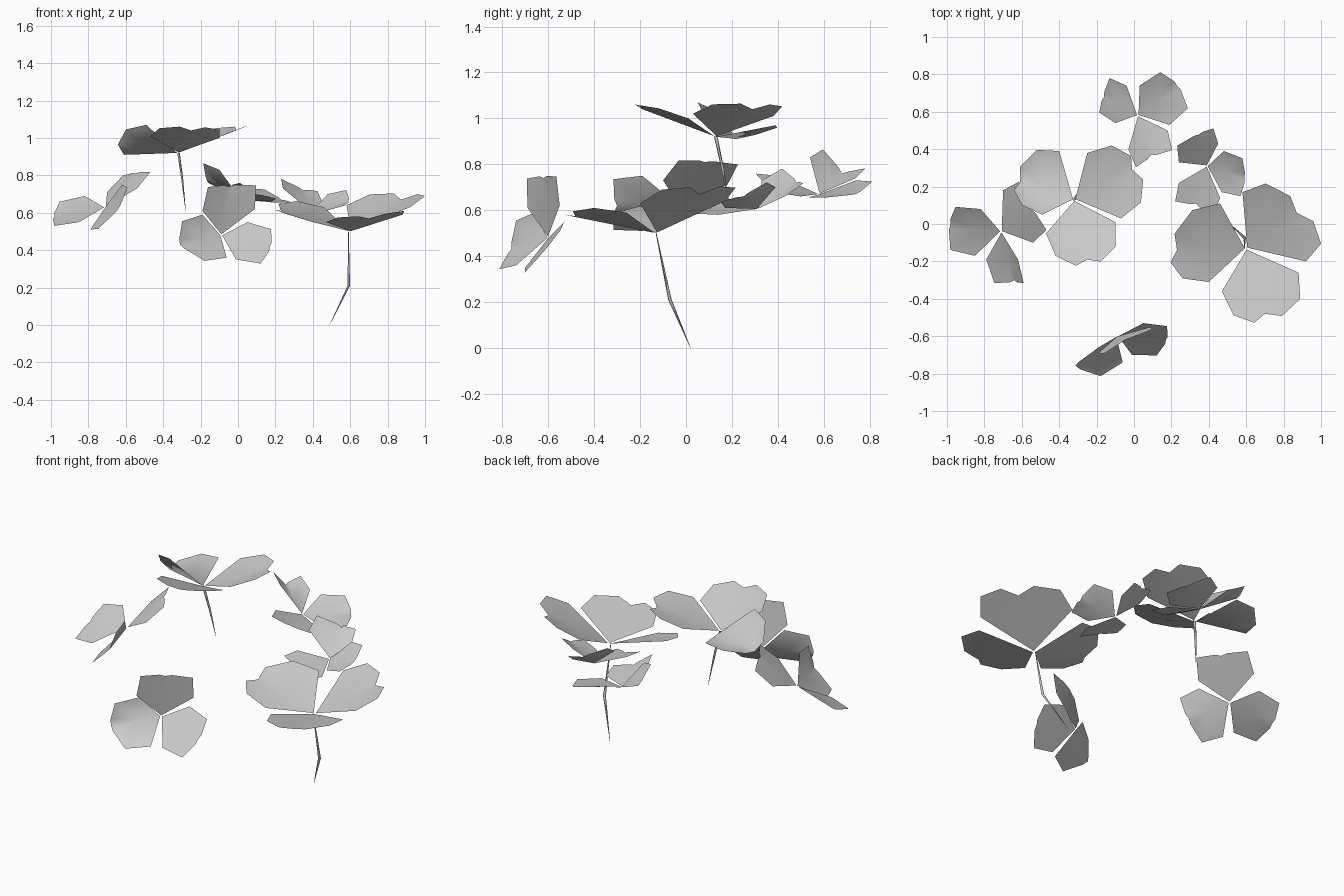
import bpy, bmesh
from math import cos, sin, tau
from mathutils import Vector

cube = bpy.data.objects.get("Cube")
if cube:
    bpy.data.objects.remove(cube, do_unlink=True)

grey = bpy.data.materials.new("pale grey")
grey.use_nodes = True
colour = (0.6, 0.6, 0.6, 1)
grey.diffuse_color = colour
grey.node_tree.nodes["Principled BSDF"].inputs["Base Color"].default_value = colour

# One half of a leaf rim: weights of the tip and of the side corner
ROUND_RIM = [(0, 1), (0.45, 0.87), (0.9, 0.36)]
ANGULAR_RIM = [(0, 1), (0.53, 0.92), (0.92, 0.22)]


def finish(bm, name):
    mesh = bpy.data.meshes.new(name)
    bm.to_mesh(mesh)
    bm.free()
    mesh.materials.append(grey)
    for face in mesh.polygons:
        face.use_smooth = True
    obj = bpy.data.objects.new(name, mesh)
    bpy.context.collection.objects.link(obj)


def add_leaf(bm, outline, base, side_a, tip, side_b):
    """Heart-shaped leaf, folded along the rib from base to notched tip."""
    base = Vector(base)
    rib = Vector(tip) - base
    root, notch = bm.verts.new(base + rib * 0.02), bm.verts.new(base + rib)
    middle = bm.verts.new(base + rib * 0.5)
    for side, flip in ((side_a, False), (side_b, True)):
        edge = Vector(side) - base
        rim = [bm.verts.new(base + rib * a + edge * b) for a, b in outline]
        for loop in ((root, rim[0], middle), (middle, rim[0], rim[1]),
                     (middle, rim[1], rim[2]), (middle, rim[2], notch)):
            bm.faces.new(loop[::-1] if flip else loop)


def clover(name, outline, centre, *leaves):
    bm = bmesh.new()
    for side_a, tip, side_b in leaves:
        add_leaf(bm, outline, centre, side_a, tip, side_b)
    finish(bm, name)


def stem(name, path, radii):
    """Thin three-sided stalk through the path points."""
    bm = bmesh.new()
    rings = [[bm.verts.new(Vector(p) + Vector((r * cos(tau * k / 3), r * sin(tau * k / 3), 0)))
              for k in range(3)] for p, r in zip(path, radii)]
    for low, high in zip(rings, rings[1:]):
        for k in range(3):
            n = (k + 1) % 3
            bm.faces.new((low[k], high[k], high[n], low[n]))
    finish(bm, name)


# Large clovers with stalks
clover("large_clover_left", ROUND_RIM, (0.60, -0.13, 0.50),
       ((0.47, -0.36, 0.55), (0.70, -0.48, 0.57), (0.88, -0.26, 0.59)),
       ((0.92, -0.20, 0.63), (0.87, 0.06, 0.67), (0.58, 0.17, 0.64)),
       ((0.46, 0.11, 0.63), (0.23, -0.14, 0.61), (0.40, -0.31, 0.55)))
stem("left_stem", [(0.59, -0.13, 0.50), (0.59, -0.07, 0.21), (0.49, 0.02, 0.0)],
     [0.002, 0.009, 0.001])

clover("large_clover_top", ROUND_RIM, (-0.32, 0.13, 0.92),
       ((-0.47, -0.05, 1.01), (-0.25, -0.19, 1.04), (-0.10, 0.01, 1.0)),
       ((-0.07, 0.03, 1.02), (-0.01, 0.29, 1.04), (-0.25, 0.38, 1.01)),
       ((-0.40, 0.39, 0.97), (-0.61, 0.22, 0.91), (-0.49, 0.05, 1.07)))
stem("top_stem", [(-0.32, 0.13, 0.92), (-0.30, 0.16, 0.78), (-0.28, 0.19, 0.61)],
     [0.009, 0.007, 0.001])

# Small clovers
clover("small_clover_right", ANGULAR_RIM, (-0.71, -0.04, 0.63),
       ((-0.82, 0.08, 0.69), (-0.98, 0.0, 0.58), (-0.85, -0.17, 0.55)),
       ((-0.79, -0.19, 0.51), (-0.64, -0.30, 0.62), (-0.62, -0.19, 0.75)),
       ((-0.54, -0.10, 0.73), (-0.55, 0.08, 0.81), (-0.70, 0.18, 0.71)))

clover("small_clover_back", ANGULAR_RIM, (0.02, 0.58, 0.67),
       ((-0.04, 0.74, 0.74), (-0.16, 0.68, 0.76), (-0.10, 0.54, 0.83)),
       ((0.19, 0.53, 0.655), (0.23, 0.74, 0.67), (0.03, 0.74, 0.73)),
       ((-0.03, 0.40, 0.75), (0.09, 0.37, 0.70), (0.18, 0.50, 0.66)))

clover("small_clover_middle", ANGULAR_RIM, (0.39, 0.31, 0.605),
       ((0.45, 0.43, 0.66), (0.35, 0.48, 0.72), (0.24, 0.33, 0.73)),
       ((0.47, 0.17, 0.61), (0.59, 0.25, 0.66), (0.48, 0.39, 0.70)),
       ((0.24, 0.22, 0.65), (0.33, 0.11, 0.61), (0.46, 0.14, 0.58)))

clover("small_clover_front", ANGULAR_RIM, (-0.09, -0.60, 0.48),
       ((0.09, -0.55, 0.62), (-0.05, -0.62, 0.74), (-0.19, -0.69, 0.61)),
       ((-0.19, -0.66, 0.59), (-0.31, -0.76, 0.43), (-0.06, -0.74, 0.36)),
       ((-0.01, -0.70, 0.35), (0.17, -0.62, 0.42), (0.05, -0.53, 0.55)))
